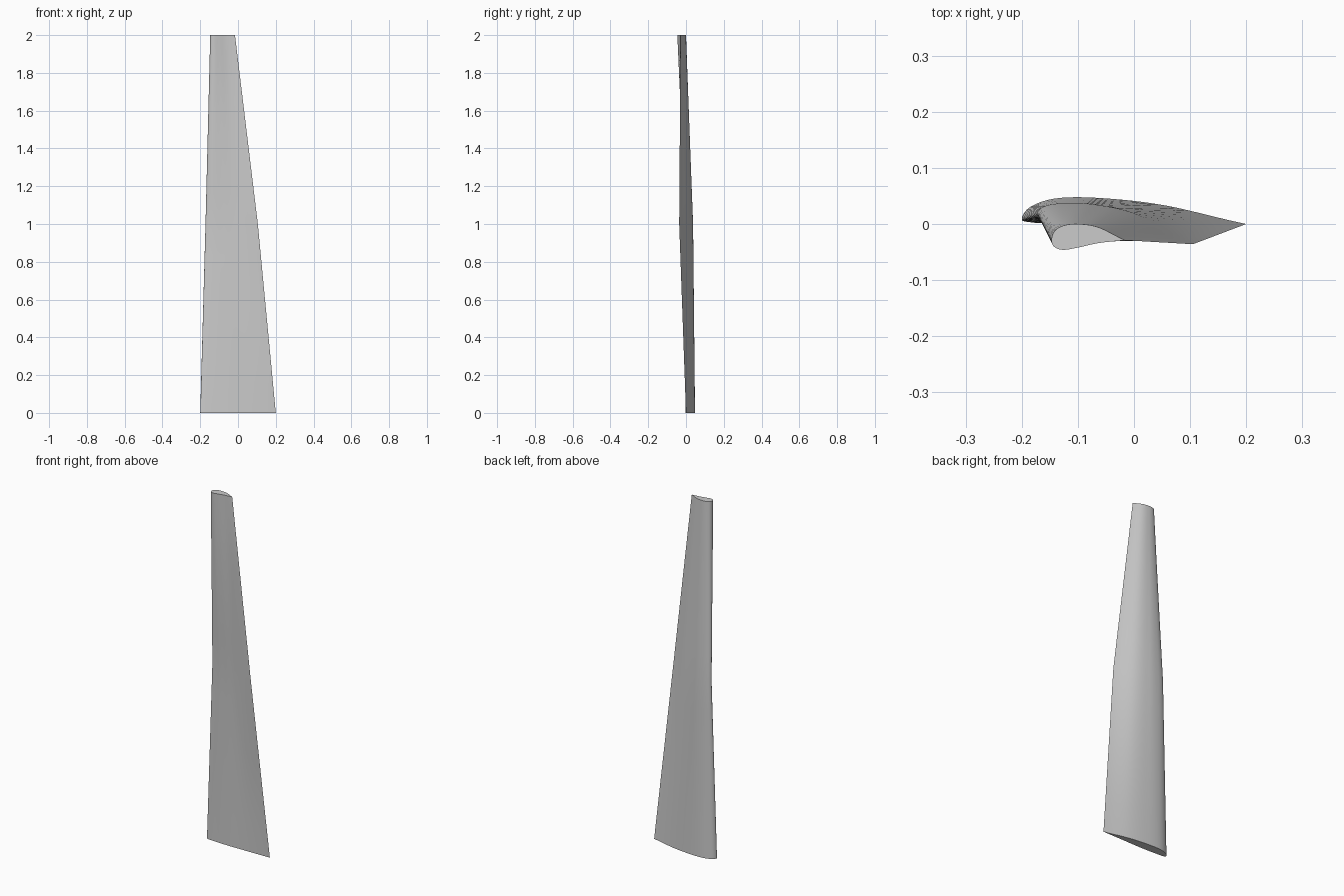
import bpy
import bmesh
import math

cube = bpy.data.objects.get("Cube")
if cube:
    bpy.data.objects.remove(cube, do_unlink=True)

STEPS = 9    # samples between neighbouring profile points
RINGS = 6    # rings between neighbouring sections

# Airfoil sections: height, leading edge x, chord, then y from the trailing
# edge over the back surface, round the leading edge, and along the front
SECTIONS = [
    (0.0, -0.2, 0.4,
     [0, 0.033, 0.046, 0.046, 0.031, 0.009, 0.003, 0.0, -0.003, -0.002, 0]),
    (1.0, -0.172, 0.277,
     [-0.036, 0.017, 0.035, 0.037, 0.031, 0.018, 0.008, 0.0, -0.005, -0.013, -0.036]),
    (2.0, -0.147, 0.131,
     [-0.029, -0.006, 0.0, -0.003, -0.013, -0.029, -0.041, -0.046, -0.042, -0.034, -0.029]),
]


def smooth_values(ys):
    """Catmull-Rom samples through ys, open at the sharp trailing edge."""
    ext = [2 * ys[0] - ys[1]] + ys + [2 * ys[-1] - ys[-2]]
    out = []
    for i in range(len(ys) - 1):
        a, b, c, d = ext[i:i + 4]
        for k in range(STEPS):
            t = k / STEPS
            out.append(b + 0.5 * t * (c - a + t * (2*a - 5*b + 4*c - d
                                                   + t * (3*(b - c) + d - a))))
    return out


def outline(section):
    z, lead, chord, ys = section
    values = smooth_values(ys)
    # squared spacing crowds points around the rounded leading edge
    return [(lead + chord * (1 - 2 * i / len(values)) ** 2, y, z)
            for i, y in enumerate(values)]


# Blade: straight loft through the three sections
outlines = [outline(s) for s in SECTIONS]
bm = bmesh.new()
rings = []
for low, high in zip(outlines, outlines[1:]):
    for k in range(RINGS):
        f = k / RINGS
        rings.append([bm.verts.new([a + f * (b - a) for a, b in zip(p, q)])
                      for p, q in zip(low, high)])
rings.append([bm.verts.new(p) for p in outlines[-1]])

for r0, r1 in zip(rings, rings[1:]):
    n = len(r0)
    for i in range(n):
        j = (i + 1) % n
        bm.faces.new((r0[i], r0[j], r1[j], r1[i]))

# Root and tip caps
bm.faces.new(rings[0])
bm.faces.new(rings[-1])
bmesh.ops.recalc_face_normals(bm, faces=bm.faces)

mesh = bpy.data.meshes.new("blade")
bm.to_mesh(mesh)
bm.free()
blade = bpy.data.objects.new("blade", mesh)
bpy.context.collection.objects.link(blade)

grey = bpy.data.materials.new("light_grey")
grey.use_nodes = True
colour = (0.6, 0.6, 0.6, 1)
grey.diffuse_color = colour
grey.node_tree.nodes["Principled BSDF"].inputs["Base Color"].default_value = colour
mesh.materials.append(grey)

bpy.ops.object.select_all(action="DESELECT")
blade.select_set(True)
bpy.context.view_layer.objects.active = blade
bpy.ops.object.shade_smooth_by_angle(angle=math.radians(30))
